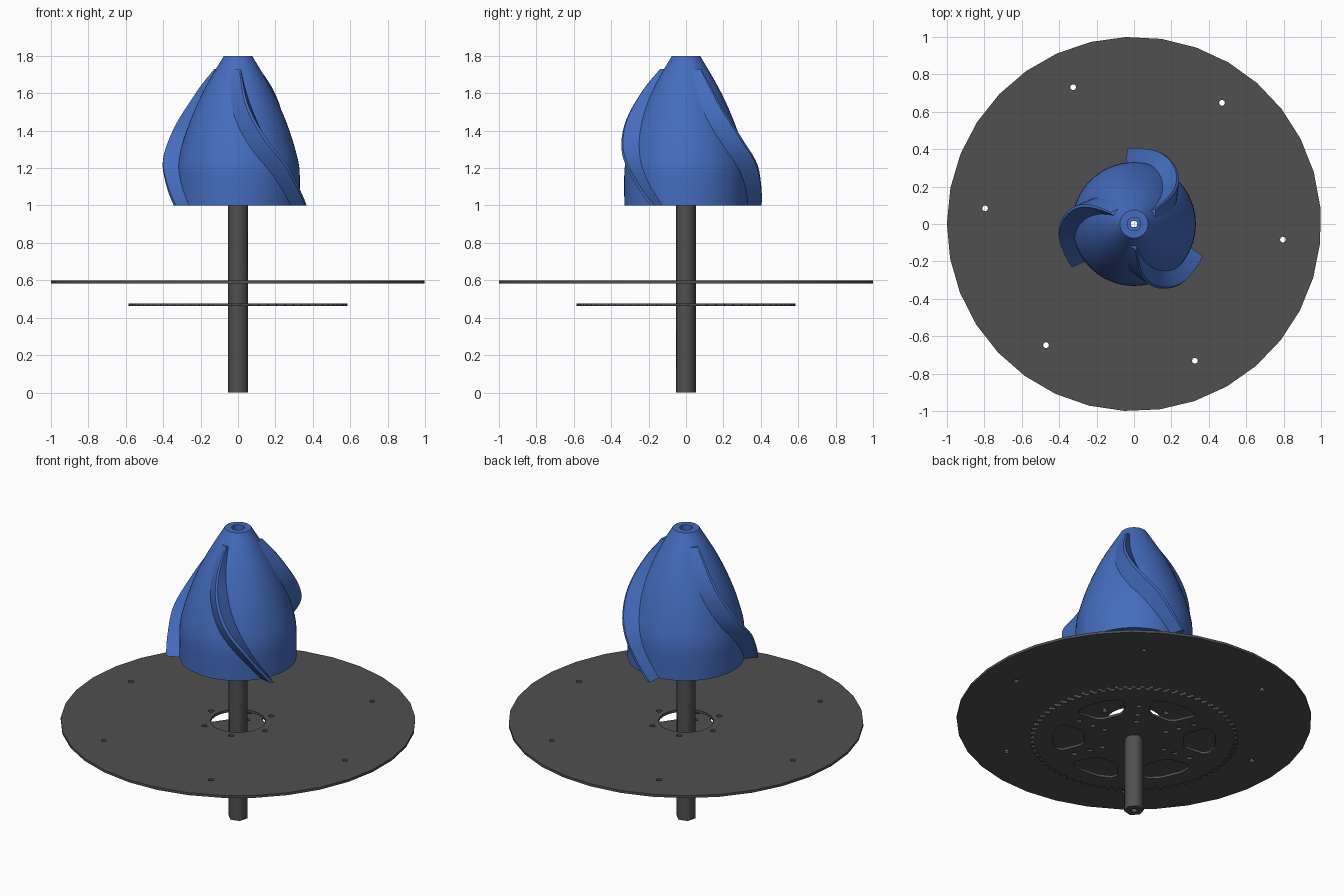
import bpy, bmesh, math
from math import sin, cos, radians

if "Cube" in bpy.data.objects:
    bpy.data.objects.remove(bpy.data.objects["Cube"])


def material(name, rgb):
    m = bpy.data.materials.new(name)
    m.diffuse_color = (*rgb, 1)
    m.use_nodes = True
    m.node_tree.nodes["Principled BSDF"].inputs["Base Color"].default_value = m.diffuse_color
    return m


BLUE = material("blue", (0.058, 0.15, 0.52))
GREY = material("dark grey", (0.08, 0.08, 0.08))


def pol(r, deg, z=None):
    p = (r * cos(radians(deg)), r * sin(radians(deg)))
    return p if z is None else (*p, z)


def ring(r, n, phase=0.0, c=(0, 0)):
    return [(c[0] + x, c[1] + y) for x, y in (pol(r, phase + 360 * i / n) for i in range(n))]


def add_mesh(name, bm, mat, smooth=None):
    bmesh.ops.recalc_face_normals(bm, faces=bm.faces)
    me = bpy.data.meshes.new(name)
    bm.to_mesh(me)
    bm.free()
    me.materials.append(mat)
    ob = bpy.data.objects.new(name, me)
    bpy.context.collection.objects.link(ob)
    if smooth:
        bpy.ops.object.select_all(action='DESELECT')
        ob.select_set(True)
        bpy.context.view_layer.objects.active = ob
        bpy.ops.object.shade_smooth_by_angle(angle=radians(smooth))
    return ob


def plate(name, loops, z0, z1, mat):
    """Flat plate: first loop is the outline, the rest are holes."""
    cu = bpy.data.curves.new(name, 'CURVE')
    cu.dimensions, cu.fill_mode = '2D', 'BOTH'
    cu.extrude = (z1 - z0) / 2
    for pts in loops:
        sp = cu.splines.new('POLY')
        sp.points.add(len(pts) - 1)
        for p, (x, y) in zip(sp.points, pts):
            p.co = (x, y, 0, 1)
        sp.use_cyclic_u = True
    tmp = bpy.data.objects.new(name, cu)
    bpy.context.collection.objects.link(tmp)
    me = bpy.data.meshes.new_from_object(tmp.evaluated_get(bpy.context.evaluated_depsgraph_get()))
    bpy.data.objects.remove(tmp)
    bm = bmesh.new()
    bm.from_mesh(me)
    bpy.data.meshes.remove(me)
    bmesh.ops.remove_doubles(bm, verts=bm.verts, dist=1e-5)
    bmesh.ops.translate(bm, verts=bm.verts, vec=(0, 0, (z0 + z1) / 2))
    return add_mesh(name, bm, mat)


def lerp(table, z):
    """Smooth interpolation (Catmull-Rom) of (z, value) pairs."""
    n = len(table)
    i = max(k for k in range(n - 1) if table[k][0] <= z + 1e-9)
    (za, a), (zb, b) = table[i], table[i + 1]
    slope = lambda j: ((table[min(j + 1, n - 1)][1] - table[max(j - 1, 0)][1]) /
                       (table[min(j + 1, n - 1)][0] - table[max(j - 1, 0)][0]))
    h = zb - za
    t = (z - za) / h
    return ((2*t**3 - 3*t*t + 1) * a + (t**3 - 2*t*t + t) * h * slope(i)
            + (3*t*t - 2*t**3) * b + (t**3 - t*t) * h * slope(i + 1))


# Hexagonal shaft with a bore
plate("shaft", [ring(0.056, 6, 15), ring(0.018, 16)], 0, 1.0, GREY)

# Large disc with a centre opening and two rings of bolt holes
holes = [ring(0.016, 8, 0, pol(r, 54 + 60 * i)) for r in (0.2, 0.8) for i in range(6)]
plate("disc", [ring(1.0, 33, 5.2), ring(0.155, 24)] + holes, 0.583, 0.598, GREY)

# Toothed wheel with six lightening slots and bolt holes on the spokes
TEETH = 72
outline = []
for i in range(TEETH):
    a = 360 * i / TEETH
    outline += [pol(0.56, a - 1.6), pol(0.585, a - 0.6), pol(0.585, a + 0.6), pol(0.56, a + 1.6)]
half = [(0.285, 11), (0.31, 16), (0.42, 20), (0.45, 17), (0.462, 8)]
slot = [(r, a) for r, a in half] + [(r, -a) for r, a in reversed(half)]
cuts = [ring(0.0565, 6, 15)]
for i in range(6):
    cuts.append([pol(r, a + 23 + 60 * i) for r, a in slot])
    cuts += [ring(0.016, 8, 0, pol(r, 54 + 60 * i)) for r in (0.2, 0.28, 0.375)]
plate("toothed_wheel", [outline] + cuts, 0.462, 0.477, GREY)

# Bullet-shaped hub, turned from a profile, with a counterbored hole
BODY = [(1.0, 0.33), (1.2, 0.328), (1.3, 0.306), (1.4, 0.275), (1.5, 0.236),
        (1.6, 0.19), (1.7, 0.135), (1.8, 0.075)]
profile = [(0.018, 1.0)] + [(lerp(BODY, 1 + 0.8 * i / 20), 1 + 0.8 * i / 20) for i in range(21)]
profile += [(0.036, 1.8), (0.036, 1.75), (0.018, 1.75)]
bm = bmesh.new()
SEG = 64
rows = [[bm.verts.new(pol(r, 360 * k / SEG, z)) for k in range(SEG)] for r, z in profile]
for a, b in zip(rows, rows[1:] + rows[:1]):
    for k in range(SEG):
        j = (k + 1) % SEG
        bm.faces.new((a[k], a[j], b[j], b[k]))
add_mesh("hub", bm, BLUE, 30)

# Three spiral blades, lofted upward: angles of the roots and rim, rim radius
ROOT_LOW = [(1.0, 88), (1.1, 72), (1.2, 56), (1.3, 41), (1.5, 20), (1.73, 7)]
ROOT_HIGH = [(1.0, 98), (1.15, 80), (1.35, 62), (1.55, 48), (1.73, 38)]
RIM = [(1.0, 92), (1.1, 80), (1.22, 67), (1.35, 52), (1.54, 38), (1.73, 33)]
RIM_R = [(1.0, 0.405), (1.12, 0.406), (1.23, 0.405), (1.35, 0.372), (1.47, 0.322),
         (1.63, 0.222), (1.73, 0.138)]
for n in range(3):
    bm = bmesh.new()
    rows = []
    for i in range(25):
        z = 1.0 + 0.73 * i / 24
        ri, ro, turn = lerp(BODY, z) * 0.96, lerp(RIM_R, z), 120 * n
        rim = lerp(RIM, z) + turn
        rows.append([bm.verts.new(p) for p in (
            pol(ri, lerp(ROOT_LOW, z) + turn, z), pol(ro, rim, z),
            pol(ro, rim + 3, z), pol(ri, lerp(ROOT_HIGH, z) + turn, z))])
    for a, b in zip(rows, rows[1:]):
        for k in range(4):
            j = (k + 1) % 4
            bm.faces.new((a[k], a[j], b[j], b[k]))
    bm.faces.new(rows[0])
    bm.faces.new(rows[-1])
    add_mesh(f"blade_{n + 1}", bm, BLUE, 30)
